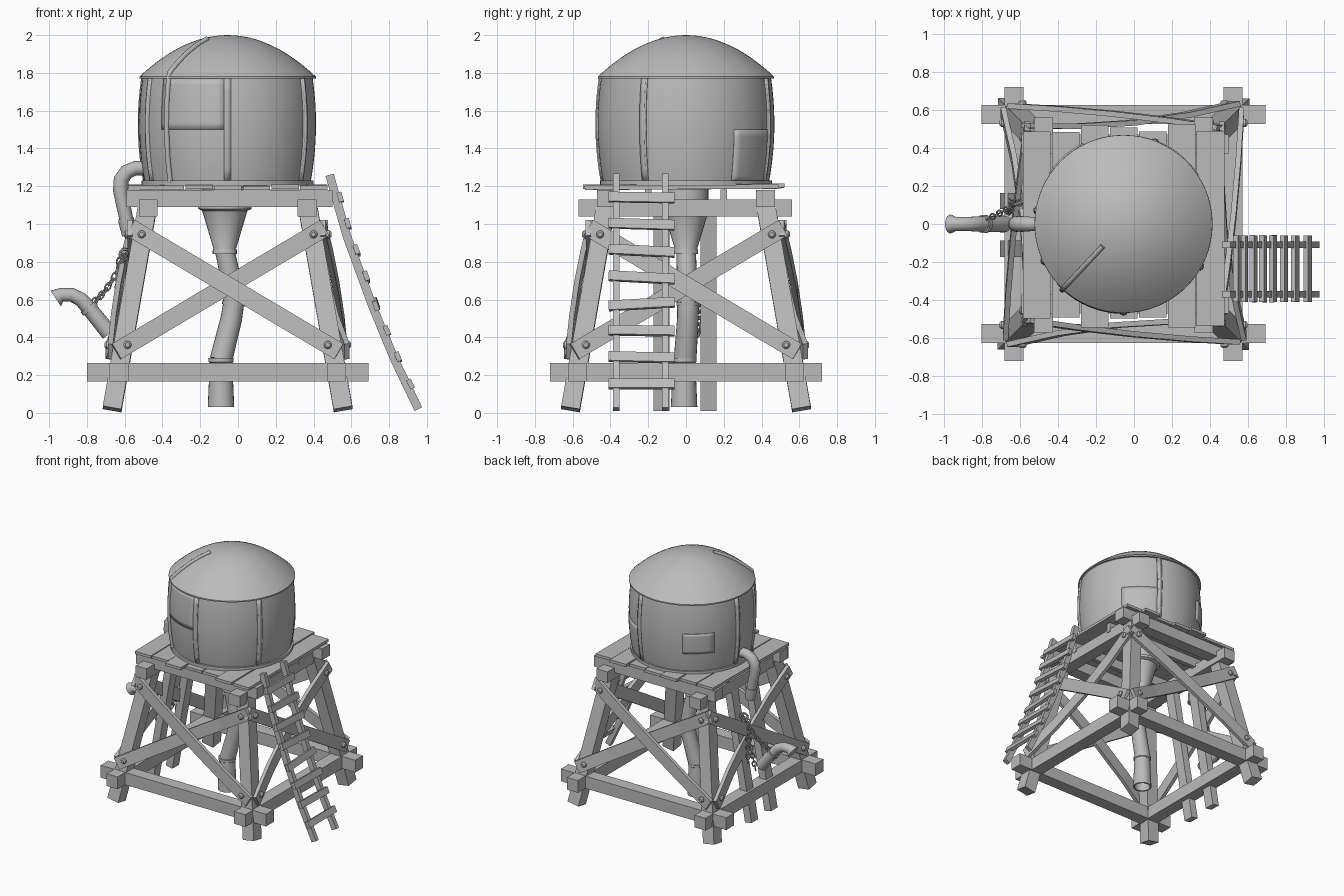
import bpy, bmesh, math, random
from mathutils import Vector, Matrix

random.seed(4)
if "Cube" in bpy.data.objects:
    bpy.data.objects.remove(bpy.data.objects["Cube"])

CENTRE = Vector((-0.055, 0, 0))
X, Y, Z = Vector((1, 0, 0)), Vector((0, 1, 0)), Vector((0, 0, 1))

grey = bpy.data.materials.new("plain grey")
grey.use_nodes = True
grey.diffuse_color = (0.5, 0.5, 0.5, 1)
grey.node_tree.nodes["Principled BSDF"].inputs["Base Color"].default_value = (0.5, 0.5, 0.5, 1)


def finish(name, bm, smooth=False):
    bmesh.ops.recalc_face_normals(bm, faces=bm.faces)
    mesh = bpy.data.meshes.new(name)
    bm.to_mesh(mesh)
    bm.free()
    mesh.materials.append(grey)
    ob = bpy.data.objects.new(name, mesh)
    bpy.context.collection.objects.link(ob)
    if smooth:
        bpy.ops.object.select_all(action="DESELECT")
        ob.select_set(True)
        bpy.context.view_layer.objects.active = ob
        bpy.ops.object.shade_smooth_by_angle(angle=math.radians(40))
    return ob


def sweep(name, points, profile, hint, scales=None, smooth=False):
    """Carry a flat outline along a path; hint fixes the outline's second axis."""
    pts = [Vector(p) for p in points]
    bm = bmesh.new()
    rings = []
    for i, p in enumerate(pts):
        t = (pts[min(i + 1, len(pts) - 1)] - pts[max(i - 1, 0)]).normalized()
        side = t.cross(hint).normalized()
        up = side.cross(t)
        s = scales[i] if scales else 1
        rings.append([bm.verts.new(p + side * a * s + up * b * s) for a, b in profile])
    n = len(profile)
    for r, q in zip(rings, rings[1:]):
        for j in range(n):
            bm.faces.new((r[j], r[(j + 1) % n], q[(j + 1) % n], q[j]))
    bm.faces.new(rings[0])
    bm.faces.new(rings[-1])
    return finish(name, bm, smooth)


def beam(name, points, width, depth, hint):
    w, d = width / 2, depth / 2
    return sweep(name, points, [(-w, -d), (w, -d), (w, d), (-w, d)], hint)


def tube(name, points, radii, hint, sides=20):
    ring = [(math.cos(k * math.tau / sides), math.sin(k * math.tau / sides)) for k in range(sides)]
    return sweep(name, points, ring, hint, radii, True)


def lathe(name, profile, centre, steps=64):
    bm = bmesh.new()
    vs = [bm.verts.new((r, 0, z)) for r, z in profile]
    edges = [bm.edges.new(e) for e in zip(vs, vs[1:])]
    bmesh.ops.spin(bm, geom=vs + edges, axis=Z, cent=(0, 0, 0), angle=math.tau, steps=steps)
    bmesh.ops.remove_doubles(bm, verts=bm.verts, dist=1e-4)
    bmesh.ops.translate(bm, verts=bm.verts, vec=centre)
    return finish(name, bm, True)


# Tank wall, domed roof and foot ring
def wall_radius(z):
    return 0.468 - 0.3 * (z - 1.53) ** 2


tank_zs = [1.21 + 0.565 * k / 10 for k in range(11)]
lathe("tank_wall", [(0, 1.21)] + [(wall_radius(z), z) for z in tank_zs], CENTRE)
roof_rs = [0.467 * (1 - k / 12) for k in range(13)]
lathe("tank_roof", [(0, 1.77), (0.467, 1.77)]
      + [(r, 2.0 - 0.22 * (r / 0.467) ** 2) for r in roof_rs], CENTRE)
lathe("tank_foot_ring", [(0, 1.205), (0.455, 1.205), (0.455, 1.23), (0, 1.23)], CENTRE)


# Curved plates that hug the tank wall
def wall_plate(name, angle, spread, z0, z1, lift):
    bm = bmesh.new()
    cols, rows = max(2, int(spread / 5)), 8
    grid = [[None] * (rows + 1) for _ in range(cols + 1)]
    for i in range(cols + 1):
        a = math.radians(angle + spread * (i / cols - 0.5))
        for j in range(rows + 1):
            z = z0 + (z1 - z0) * j / rows
            r = wall_radius(z) + lift
            grid[i][j] = bm.verts.new(CENTRE + Vector((r * math.cos(a), r * math.sin(a), z)))
    for i in range(cols):
        for j in range(rows):
            bm.faces.new((grid[i][j], grid[i + 1][j], grid[i + 1][j + 1], grid[i][j + 1]))
    ob = finish(name, bm, True)
    solid = ob.modifiers.new("thickness", "SOLIDIFY")
    solid.thickness = lift + 0.004
    solid.offset = -1 if ob.data.polygons[0].normal.dot(ob.data.polygons[0].center - CENTRE - Z * 1.5) > 0 else 1


for angle in (-90, -29, 69, 171, 205):
    wall_plate("tank_batten", angle, 4.6, 1.22, 1.77, 0.007)
    wall_plate("tank_batten_ridge", angle, 2.2, 1.22, 1.77, 0.012)
wall_plate("front_panel", -115, 46, 1.5, 1.77, 0.004)
wall_plate("back_panel", 51, 36, 1.22, 1.5, 0.004)
wall_plate("tank_patch", 131, 29, 1.38, 1.54, 0.008)

# Rod running over the roof and down the wall
a = math.radians(227)
out = Vector((math.cos(a), math.sin(a), 0))
rod = [CENTRE + out * r + Z * (2.005 - 0.22 * (r / 0.467) ** 2) for r in (0.16, 0.24, 0.32, 0.4, 0.45)]
rod += [CENTRE + out * (wall_radius(z) + 0.006) + Z * z for z in (1.74, 1.65, 1.5, 1.35, 1.22)]
tube("roof_rod", rod, [0.014] * len(rod), out.cross(Z), 10)

# Platform planks, top beams and joists
for k in range(7):
    x = CENTRE.x - 0.455 + k * 0.152
    lo, hi, z = -random.uniform(0.48, 0.55), random.uniform(0.48, 0.53), 1.194 + random.uniform(-0.005, 0.005)
    beam("platform_plank", [(x, lo, z), (x, hi, z + 0.006)], 0.145, 0.022, Z)
for s in (-1, 1):
    beam("top_cross_beam", [(-0.59, s * 0.42, 1.135), (0.5, s * 0.42, 1.135)], 0.1, 0.09, Z)
    beam("top_side_beam", [(CENTRE.x + s * 0.42, -0.57, 1.085), (CENTRE.x + s * 0.42, 0.56, 1.085)], 0.1, 0.09, Z)
    beam("platform_joist", [(-0.52, s * 0.2, 1.145), (0.42, s * 0.2, 1.145)], 0.035, 0.075, Z)


def leg_offset(z):
    return 0.615 - 0.175 * z


# Four matching sides: leg, bottom beam, crossed braces and bolts
for k, side_name in enumerate(("front", "right", "back", "left")):
    turn = Matrix.Rotation(k * math.pi / 2, 3, "Z")

    def place(u, v, z):
        return CENTRE + turn @ Vector((u, -v, z))

    outward = turn @ -Y
    feet = [place(leg_offset(z), leg_offset(z), z) for z in (0.02, 1.08)]
    beam(side_name + "_leg", feet, 0.1, 0.1, outward)
    reach = 0.745 if k % 2 == 0 else 0.72
    beam(side_name + "_base_beam", [place(-reach, 0.575, 0.215), place(reach, 0.575, 0.215)], 0.1, 0.1, outward)
    for s, bow in ((1, 0.012), (-1, -0.035)):
        ends = []
        for u, z in ((-0.455 * s, 0.945), (0.53 * s, 0.36)):
            ends.append((u, leg_offset(z) + 0.065, z))
            bolt = [place(u, leg_offset(z) + d, z) for d in (0.06, 0.09, 0.1)]
            tube("bolt", bolt, [0.021, 0.021, 0.012], Z, 12)
        p, q = (Vector(e) for e in ends)
        path = []
        for f in (-0.06, 0.2, 0.5, 0.8, 1.06):
            pt = p.lerp(q, f)
            pt.y += bow * (1 - (2 * f - 1) ** 2)
            path.append(place(*pt))
        beam(side_name + "_brace", path, 0.095, 0.028, outward)

# Two props on the spout side
for y in (-0.13, 0.12):
    beam("side_prop", [(-0.675, y, 0.015), (-0.49, y, 1.06)], 0.085, 0.06, X)

# Ladder
rail = [Vector(p) for p in ((0.485, 0, 1.26), (0.575, 0, 0.94), (0.71, 0, 0.57), (0.83, 0, 0.28), (0.955, 0, 0.02))]
for y in (-0.37, -0.11):
    beam("ladder_rail", [p + Y * y for p in rail], 0.034, 0.045, X)
for k in range(8):
    z = 1.14 - k * 0.141
    a, b = next((p, q) for p, q in zip(rail, rail[1:]) if p.z >= z >= q.z)
    p = a.lerp(b, (a.z - z) / (a.z - b.z)) + X * 0.022
    tilt = random.uniform(-0.012, 0.012)
    normal = (b - a).cross(Y).normalized()
    beam("ladder_rung", [p + Vector((0, -0.41, tilt)), p + Vector((0, -0.06, -tilt))], 0.052, 0.026, normal)

# Central outlet: funnel, collars and crooked pipe
funnel = [(0, 1.2), (0.12, 1.2), (0.12, 1.1), (0.142, 1.1), (0.142, 1.08), (0.12, 1.07),
          (0.06, 0.87), (0.064, 0.86), (0.064, 0.84), (0, 0.84)]
lathe("outlet_funnel", funnel, (-0.07, 0, 0), 24)
tube("outlet_pipe", [(-0.07, 0, 0.86), (-0.04, 0.005, 0.72), (-0.022, 0.01, 0.59), (-0.035, 0.01, 0.5),
                     (-0.09, -0.005, 0.28)], [0.052, 0.053, 0.056, 0.057, 0.06], Y)
tube("pipe_collar", [(-0.022, 0.01, 0.59), (-0.024, 0.01, 0.57)], [0.061] * 2, Y)
lathe("outlet_foot", [(0, 0.29), (0.066, 0.29), (0.066, 0.27), (0.06, 0.265), (0.07, 0.03), (0.058, 0.03),
                      (0.05, 0.2), (0, 0.2)], (-0.09, -0.01, 0), 24)

# Side drain and hanging spout
tube("drain_pipe", [(-0.47, 0, 1.295), (-0.545, 0, 1.295), (-0.59, 0, 1.275), (-0.618, 0, 1.235),
                    (-0.622, 0, 1.18), (-0.607, 0, 1.1), (-0.59, 0, 1.02)],
     [0.038, 0.038, 0.04, 0.041, 0.04, 0.038, 0.036], Y)
tube("drain_nozzle", [(-0.592, 0, 1.03), (-0.59, 0, 1.01), (-0.578, 0, 0.94)], [0.042, 0.042, 0.036], Y)
tube("spout", [(-0.965, 0, 0.605), (-0.935, 0, 0.625), (-0.88, 0, 0.625), (-0.83, 0, 0.6), (-0.785, 0, 0.55),
               (-0.68, 0, 0.42)], [0.05, 0.037, 0.037, 0.039, 0.041, 0.044], Y)
tube("spout_collar", [(-0.795, 0, 0.562), (-0.78, 0, 0.542)], [0.048] * 2, Y)

# Chains: one link mesh repeated along sagging lines
bpy.ops.mesh.primitive_torus_add(major_radius=0.016, minor_radius=0.005, major_segments=12, minor_segments=6)
master = bpy.context.object
master.name = "chain_ring"
master.data.materials.append(grey)
master.location = (-0.6, 0.11, 0.84)
master.rotation_euler = (math.pi / 2, 0, 0.4)
master.scale = (1.7, 1.7, 1.7)
for start, end, sag in (((-0.6, 0.11, 0.83), (-0.76, 0.03, 0.59), 0.03),
                        ((-0.61, 0.11, 0.82), (-0.665, 0.06, 0.42), 0.0),
                        ((-0.63, 0.1, 0.8), (-0.645, 0.12, 0.5), 0.0)):
    a, b = Vector(start), Vector(end)
    count = round((b - a).length / 0.034)
    for k in range(count + 1):
        f = k / count
        link = bpy.data.objects.new("chain_link", master.data)
        bpy.context.collection.objects.link(link)
        spin = Matrix.Rotation(k * math.pi / 2, 4, "X")
        aim = (b - a).to_track_quat("X", "Z").to_matrix().to_4x4()
        spot = a.lerp(b, f) - Z * sag * 4 * f * (1 - f)
        link.matrix_world = Matrix.Translation(spot) @ aim @ spin @ Matrix.Diagonal((1.4, 0.95, 1, 1))
